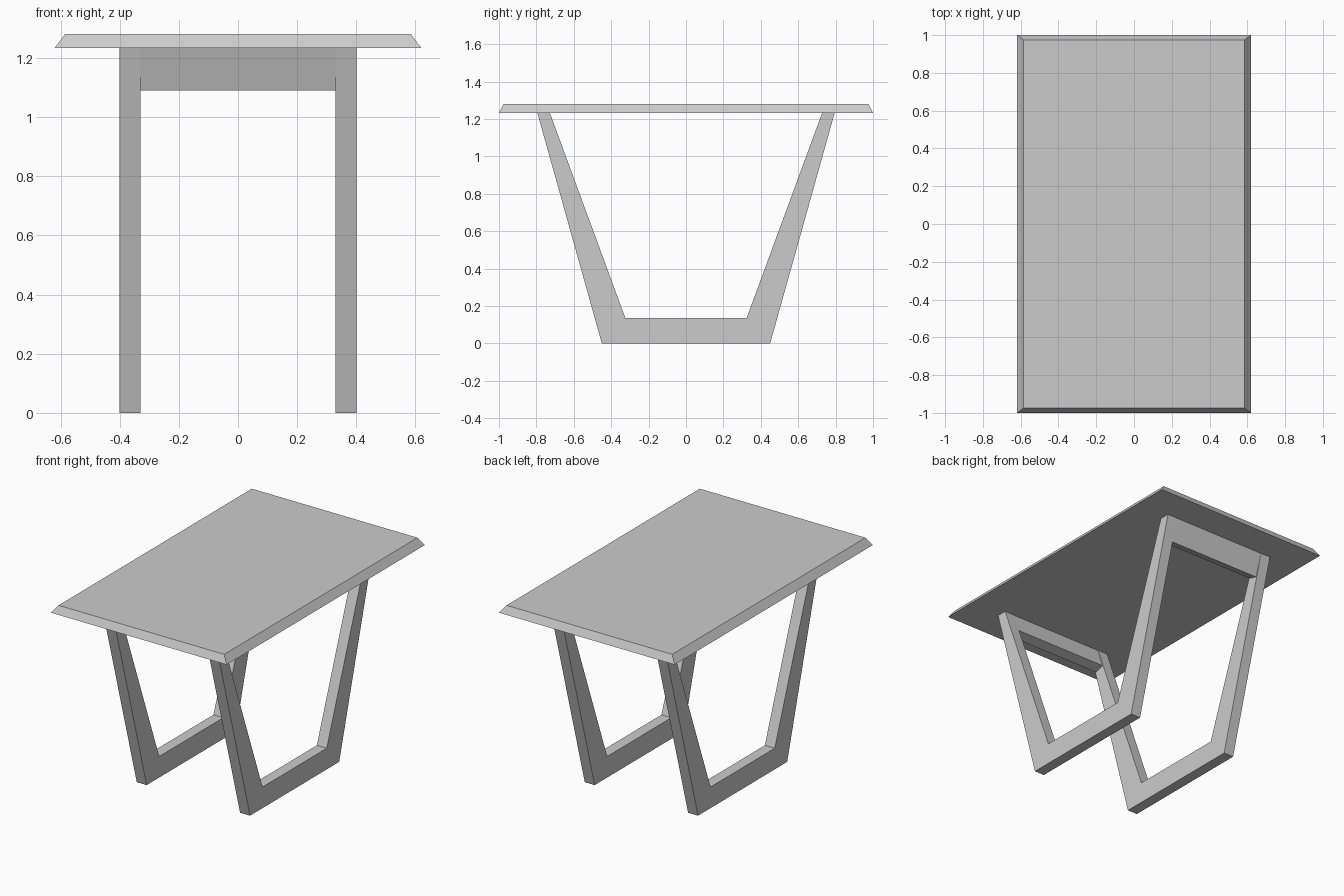
import bpy

if "Cube" in bpy.data.objects:
    bpy.data.objects.remove(bpy.data.objects["Cube"])


def add_mesh(name, verts, faces):
    mesh = bpy.data.meshes.new(name)
    mesh.from_pydata(verts, [], faces)
    obj = bpy.data.objects.new(name, mesh)
    bpy.context.collection.objects.link(obj)
    return obj


def loft(name, rings):
    """Closed solid between two matching rings of points."""
    n = len(rings[0])
    faces = [(i, (i + 1) % n, n + (i + 1) % n, n + i) for i in range(n)]
    faces += [tuple(reversed(range(n))), tuple(range(n, 2 * n))]
    return add_mesh(name, rings[0] + rings[1], faces)


def prism_x(name, profile, x0, x1):
    """Extrude a counter-clockwise y-z profile along x."""
    return loft(name, [[(x, y, z) for y, z in profile] for x in (x0, x1)])


def rectangle(hx, hy, z):
    return [(-hx, -hy, z), (hx, -hy, z), (hx, hy, z), (-hx, hy, z)]


LEG_TOP = 1.233

# Table top with bevelled rim
loft("table_top", [rectangle(0.62, 1.0, LEG_TOP), rectangle(0.585, 0.975, 1.28)])

# Two open trapezoid leg frames
half = [(0.45, 0), (0.795, LEG_TOP), (0.728, LEG_TOP), (0.324, 0.135)]
frame = half + [(-y, z) for y, z in reversed(half)]
for side, x0, x1 in (("left", -0.4, -0.33), ("right", 0.33, 0.4)):
    prism_x(side + "_leg_frame", frame, x0, x1)

# Slanted crossbars joining the frames under the top
bar = [(0.748, 1.09), (0.794, LEG_TOP), (0.73, LEG_TOP), (0.686, 1.108)]
prism_x("back_crossbar", bar, -0.33, 0.33)
prism_x("front_crossbar", [(-y, z) for y, z in reversed(bar)], -0.33, 0.33)
